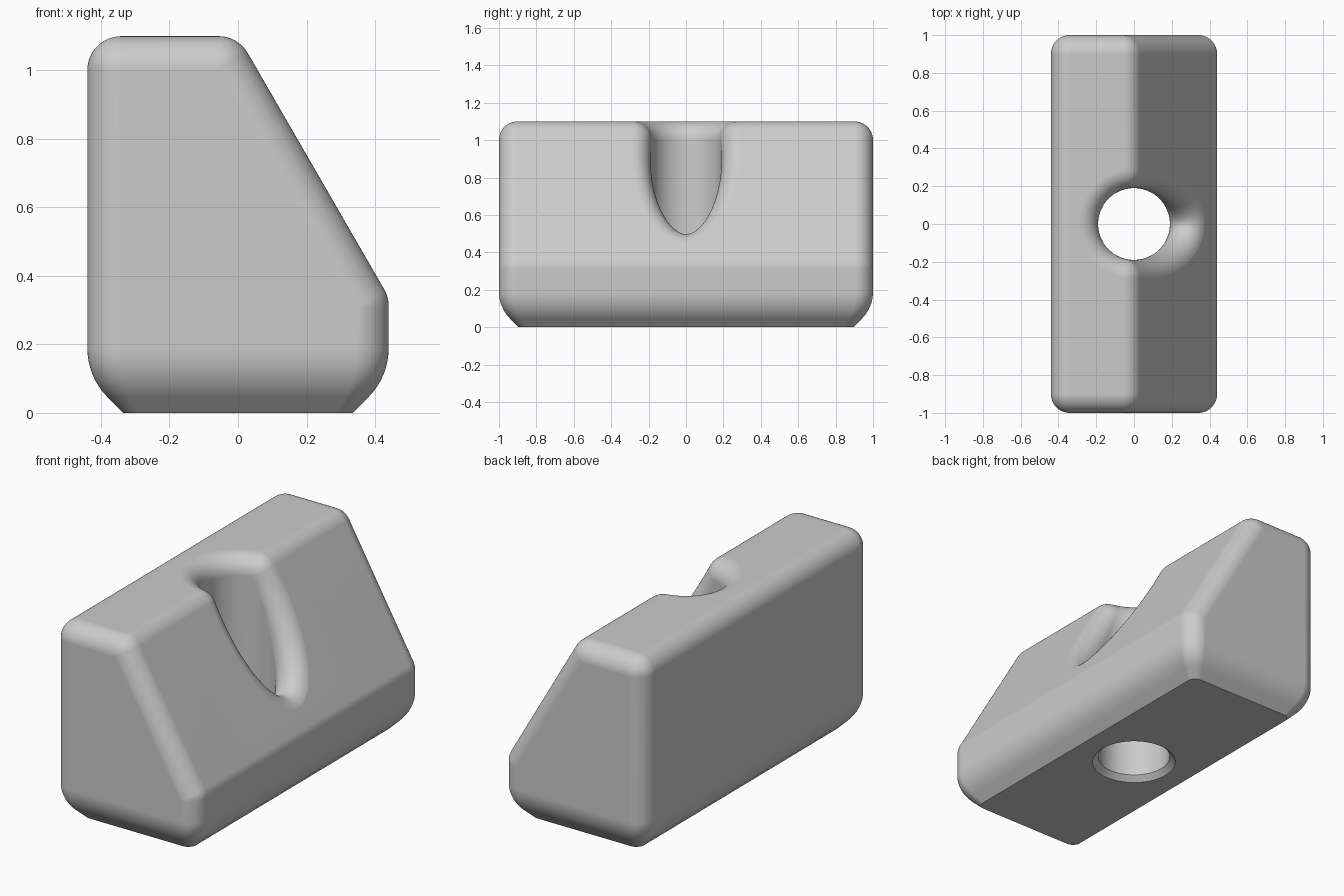
import bpy, bmesh
from math import sin, cos, pi, tan, radians, acos
from mathutils import Vector

if "Cube" in bpy.data.objects:
    bpy.data.objects.remove(bpy.data.objects["Cube"])

W, L, H = 0.44, 1.0, 1.1      # half width, half length, height
R, r = 0.19, 0.1              # bore radius, edge rounding
SLOPE = tan(radians(60))
SLOPE_N = Vector((SLOPE / 2, 0, 0.5))
UP = Vector((0, 0, 1))
RIDGE_X = (r - 2 * r) / SLOPE  # rounding centre of the ridge


def add_object(name, bm):
    mesh = bpy.data.meshes.new(name)
    bm.to_mesh(mesh)
    bm.free()
    ob = bpy.data.objects.new(name, mesh)
    bpy.context.collection.objects.link(ob)
    return ob


def slope_centre(x):
    return H - 2 * r - SLOPE * x


# Wedge block: hull of rounded corners and a chamfered, rounded base
bm = bmesh.new()
SEG = 48
for x, z in ((r - W, H - r), (RIDGE_X, H - r), (W - r, slope_centre(W - r))):
    for y in (r - L, L - r):
        for i in range(SEG // 4 + 1):
            lat = pi / 2 * i / (SEG // 4)
            for j in range(SEG if i < SEG // 4 else 1):
                a = 2 * pi * j / SEG
                bm.verts.new((x + r * cos(lat) * cos(a), y + r * cos(lat) * sin(a),
                              z + r * sin(lat)))

CHAMFER, BASE_R = 0.105, 0.2
top_z = CHAMFER + BASE_R * tan(pi / 8)
layers = [(CHAMFER, 0)]
for i in range(9):
    a = pi / 4 * i / 8
    layers.append((BASE_R * (1 - cos(a)), top_z - BASE_R * sin(a)))
for inset, z in layers:
    cr = r - inset * 0.5
    for j in range(SEG):
        a = 2 * pi * (j + 0.5) / SEG
        sx = 1 if cos(a) > 0 else -1
        sy = 1 if sin(a) > 0 else -1
        bm.verts.new((sx * (W - inset - cr) + cr * cos(a),
                      sy * (L - inset - cr) + cr * sin(a), z))
hull = bmesh.ops.convex_hull(bm, input=bm.verts)
unused = {e for e in hull["geom_interior"] + hull["geom_unused"]
          if isinstance(e, bmesh.types.BMVert)}
bmesh.ops.delete(bm, geom=list(unused), context="VERTS")
bmesh.ops.dissolve_limit(bm, angle_limit=radians(0.3), verts=bm.verts, edges=bm.edges)
bmesh.ops.recalc_face_normals(bm, faces=bm.faces)
block = add_object("wedge_block", bm)

# Stations around the bore: angle and the surface normal met there
kink = acos(RIDGE_X / (R + r))
stations = []
N = 64
for i in range(N + 1):
    stations.append((-kink + 2 * kink * i / N, SLOPE_N))
for i in range(1, 6):
    stations.append((kink, SLOPE_N.lerp(UP, i / 6).normalized()))
for i in range(N // 2 + 1):
    stations.append((kink + (2 * pi - 2 * kink) * i / (N // 2), UP))
for i in range(1, 6):
    stations.append((-kink, UP.lerp(SLOPE_N, i / 6).normalized()))

# Bore cutter: countersink, straight wall, rounded lip, then straight up
bm = bmesh.new()
rings = []
STEPS = 14
for a, n in stations:
    out = Vector((cos(a), sin(a), 0))
    c = out * (R + r)
    c.z = min(H - r, slope_centre(c.x))
    pts = [out * (R + 0.08) - UP * 0.05, out * R + UP * 0.03]
    omega = (-out).angle(n)
    side = (n + out * cos(omega)).normalized()
    end = omega * 0.96
    for k in range(STEPS + 1):
        t = end * k / STEPS
        pts.append(c + r * (-out * cos(t) + side * sin(t)))
    pts.append(pts[-1] + 0.25 * r * (out * sin(end) + side * cos(end)))
    pts.append(Vector((pts[-1].x, pts[-1].y, H + 0.3)))
    rings.append([bm.verts.new(p) for p in pts])
for ra, rb in zip(rings, rings[1:] + rings[:1]):
    for k in range(len(ra) - 1):
        bm.faces.new((ra[k], rb[k], rb[k + 1], ra[k + 1]))
bm.faces.new([ring[0] for ring in reversed(rings)])
bm.faces.new([ring[-1] for ring in rings])
bmesh.ops.remove_doubles(bm, verts=bm.verts, dist=1e-5)
bmesh.ops.recalc_face_normals(bm, faces=bm.faces)
cutter = add_object("bore_cutter", bm)
cutter.hide_render = True

# Cut the bore
mod = block.modifiers.new("bore", "BOOLEAN")
mod.operation = "DIFFERENCE"
mod.solver = "EXACT"
mod.object = cutter
bpy.context.view_layer.objects.active = block
for ob in bpy.context.selected_objects:
    ob.select_set(False)
block.select_set(True)
bpy.ops.object.modifier_apply(modifier=mod.name)
bpy.data.objects.remove(cutter)

# Finish
mat = bpy.data.materials.new("plain_grey")
mat.use_nodes = True
grey = (0.6, 0.6, 0.6, 1)
mat.diffuse_color = grey
mat.node_tree.nodes["Principled BSDF"].inputs["Base Color"].default_value = grey
block.data.materials.clear()
block.data.materials.append(mat)
bpy.ops.object.shade_smooth_by_angle(angle=radians(30))
weighted = block.modifiers.new("even_shading", "WEIGHTED_NORMAL")
weighted.keep_sharp = True
